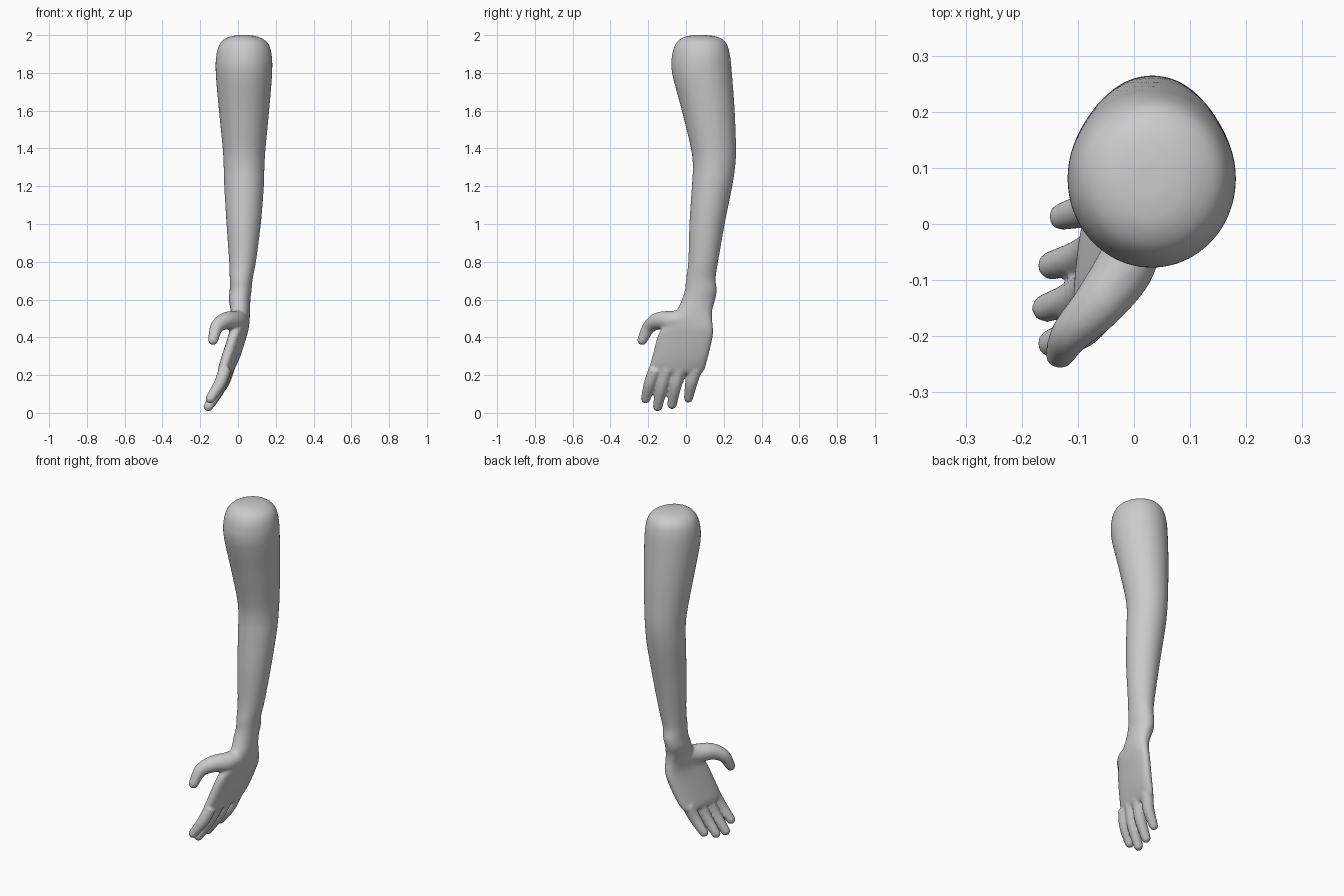
import bpy, bmesh, math
from mathutils import Vector

if "Cube" in bpy.data.objects:
    bpy.data.objects.remove(bpy.data.objects["Cube"])

skin = bpy.data.materials.new("plain grey")
skin.diffuse_color = (0.6, 0.6, 0.6, 1)
skin.use_nodes = True
skin.node_tree.nodes["Principled BSDF"].inputs["Base Color"].default_value = skin.diffuse_color
SIDES = 40


def spline(keys, steps):
    """Smooth curve through rows of numbers."""
    rows = [Vector(k) for k in keys]
    rows = [rows[0] * 2 - rows[1]] + rows + [rows[-1] * 2 - rows[-2]]
    out = []
    for a, b, c, d in zip(rows, rows[1:], rows[2:], rows[3:]):
        for s in range(steps):
            t = s / steps
            out.append(0.5 * (2 * b + (c - a) * t + (2 * a - 5 * b + 4 * c - d) * t * t
                              + (3 * b - a - 3 * c + d) * t ** 3))
    return out + [rows[-2]]


def loft(bm, rings):
    """Skin a list of rings into a closed solid."""
    rings = [[bm.verts.new(p) for p in r] for r in rings]
    n = len(rings[0])
    for a, b in zip(rings, rings[1:]):
        for i in range(n):
            j = (i + 1) % n
            bm.faces.new((a[i], a[j], b[j], b[i]))
    bm.faces.new(rings[0][::-1])
    bm.faces.new(rings[-1])


def digit(bm, keys):
    """Tapered round finger through (x, y, z, radius) with a domed tip."""
    pts = spline(keys, 6)
    cen = [p.xyz for p in pts]
    rad = [p[3] for p in pts]
    end = (cen[-1] - cen[-2]).normalized()
    tip, r = cen[-1].copy(), rad[-1]
    for a in (20, 40, 60, 75, 86):
        cen.append(tip + end * r * math.sin(math.radians(a)))
        rad.append(r * math.cos(math.radians(a)))
    rings = []
    for i, (c, r) in enumerate(zip(cen, rad)):
        t = (cen[min(i + 1, len(cen) - 1)] - cen[max(i - 1, 0)]).normalized()
        u = Vector((1, 0.3, 0.2))
        u = (u - t * u.dot(t)).normalized()
        v = t.cross(u)
        rings.append([c + r * (u * math.cos(k * math.tau / 20) + v * math.sin(k * math.tau / 20))
                      for k in range(20)])
    loft(bm, rings)


bm = bmesh.new()

# Arm, wrist and palm: z, x min, x max, y min, y max, sideways shear
sections = [
    (2.00, 0.00, 0.06, 0.04, 0.11, 0),
    (1.99, -0.05, 0.11, -0.01, 0.17, 0),
    (1.96, -0.092, 0.157, -0.05, 0.212, 0),
    (1.90, -0.114, 0.178, -0.073, 0.232, 0),
    (1.80, -0.118, 0.181, -0.074, 0.243, 0),
    (1.60, -0.101, 0.165, -0.022, 0.258, 0),
    (1.40, -0.081, 0.146, 0.026, 0.265, 0),
    (1.30, -0.076, 0.140, 0.036, 0.260, 0),
    (1.20, -0.073, 0.137, 0.031, 0.245, 0),
    (1.00, -0.061, 0.121, 0.018, 0.205, 0),
    (0.80, -0.047, 0.095, 0.012, 0.170, 0),
    (0.71, -0.044, 0.078, 0.000, 0.157, 0),
    (0.65, -0.044, 0.072, -0.006, 0.163, 0),
    (0.60, -0.049, 0.066, -0.022, 0.155, 0),
    (0.55, -0.040, 0.064, -0.045, 0.140, 0.05),
    (0.50, -0.032, 0.060, -0.085, 0.138, 0.10),
    (0.45, -0.034, 0.051, -0.125, 0.143, 0.14),
    (0.40, -0.046, 0.036, -0.152, 0.141, 0.15),
    (0.30, -0.078, 0.004, -0.178, 0.118, 0.15),
    (0.23, -0.100, -0.026, -0.196, 0.098, 0.13),
    (0.205, -0.100, -0.045, -0.185, 0.08, 0.12),
]
rings = []
for z, x0, x1, y0, y1, shear in spline(sections, 5):
    cx, cy, rx, ry = (x0 + x1) / 2, (y0 + y1) / 2, (x1 - x0) / 2, (y1 - y0) / 2
    p = 1 - shear * 1.5          # the palm is squarer than the arm
    ring = []
    for k in range(SIDES):
        c, s = math.cos(k * math.tau / SIDES), math.sin(k * math.tau / SIDES)
        dy = ry * math.copysign(abs(s) ** p, s)
        ring.append((cx + rx * math.copysign(abs(c) ** p, c) + shear * dy, cy + dy, z))
    rings.append(ring)
loft(bm, rings)

# Fingers: knuckle y, knuckle x, tip (x, y, z), tip radius
for ky, kx, tip, r in [
    (-0.163, -0.067, (-0.147, -0.213, 0.075), 0.026),
    (-0.100, -0.062, (-0.157, -0.150, 0.033), 0.026),
    (-0.030, -0.055, (-0.147, -0.074, 0.045), 0.026),
    (0.052, -0.050, (-0.128, 0.013, 0.078), 0.025),
]:
    base = Vector((kx, ky, 0.235))
    mid = base.lerp(Vector(tip), 0.5) + Vector((0.010, -0.004, 0))
    digit(bm, [(*base, 0.034), (*mid, 0.032), (*tip, r)])

# Thumb with its fleshy base
digit(bm, [(0.012, 0.00, 0.50, 0.045), (-0.015, -0.075, 0.488, 0.053),
           (-0.065, -0.145, 0.487, 0.046), (-0.112, -0.195, 0.455, 0.036),
           (-0.132, -0.232, 0.385, 0.027)])

bmesh.ops.recalc_face_normals(bm, faces=bm.faces)
mesh = bpy.data.meshes.new("arm_and_hand")
bm.to_mesh(mesh)
bm.free()
mesh.materials.append(skin)
arm = bpy.data.objects.new("arm_and_hand", mesh)
bpy.context.collection.objects.link(arm)

# Fuse the parts into one skin and soften the joins
fuse = arm.modifiers.new("fuse", 'REMESH')
fuse.mode = 'VOXEL'
fuse.voxel_size = 0.007
fuse.use_smooth_shade = True
soft = arm.modifiers.new("soften", 'SMOOTH')
soft.factor = 0.5
soft.iterations = 10
